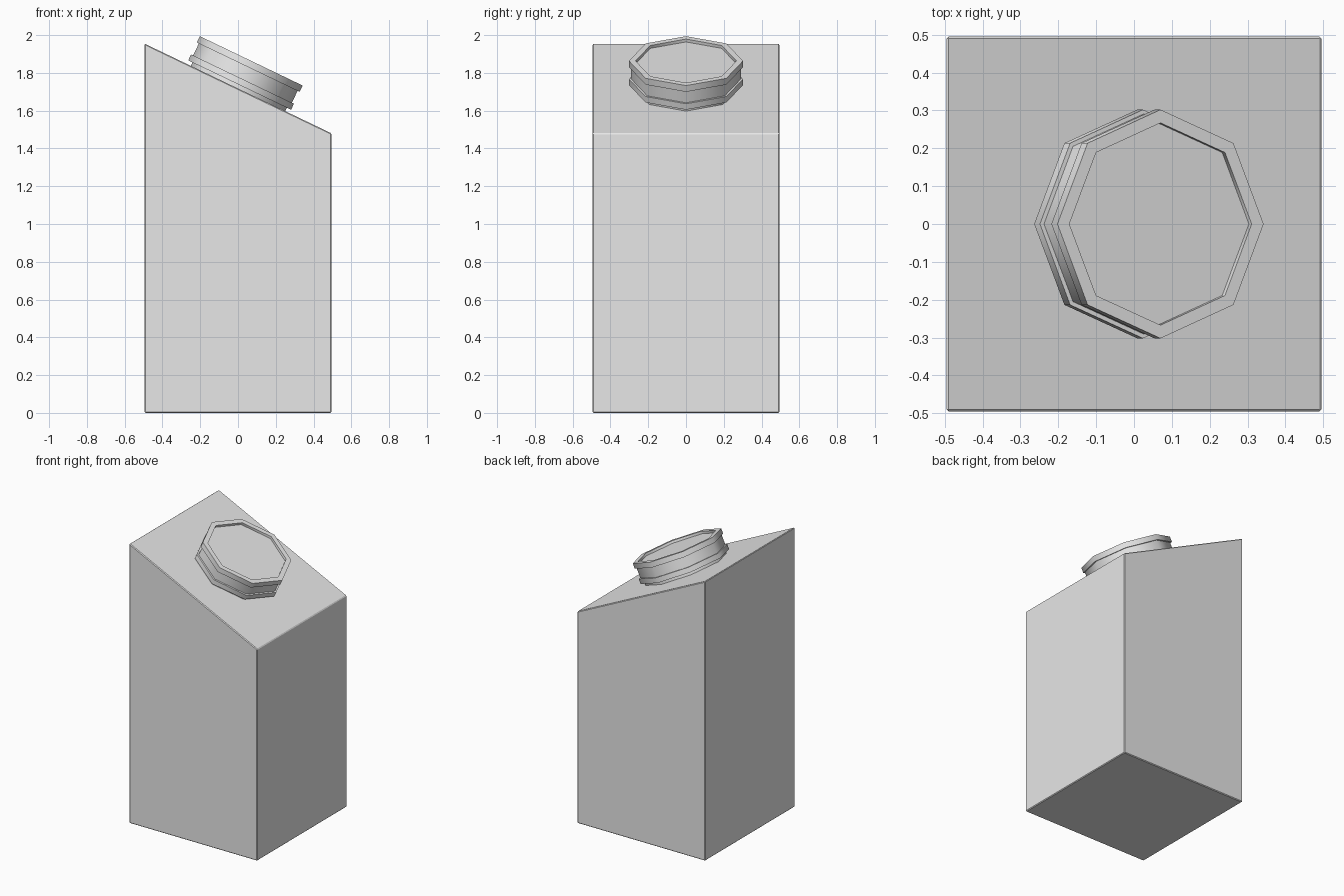
import bpy, bmesh, math
from mathutils import Matrix

cube = bpy.data.objects.get("Cube")
if cube:
    bpy.data.objects.remove(cube, do_unlink=True)

grey = bpy.data.materials.new("light grey")
grey.use_nodes = True
grey.diffuse_color = (0.8, 0.8, 0.8, 1)
grey.node_tree.nodes["Principled BSDF"].inputs["Base Color"].default_value = (0.8, 0.8, 0.8, 1)

HALF = 0.495
TOP_HIGH, TOP_LOW = 1.955, 1.48
TILT = math.atan2(TOP_HIGH - TOP_LOW, 2 * HALF)


def add_object(name, bm, angle):
    bmesh.ops.recalc_face_normals(bm, faces=bm.faces)
    mesh = bpy.data.meshes.new(name)
    bm.to_mesh(mesh)
    bm.free()
    mesh.materials.append(grey)
    obj = bpy.data.objects.new(name, mesh)
    bpy.context.collection.objects.link(obj)
    bpy.ops.object.select_all(action='DESELECT')
    obj.select_set(True)
    bpy.context.view_layer.objects.active = obj
    bpy.ops.object.shade_smooth_by_angle(angle=math.radians(angle))
    return obj


# Carton body: a box with a slanted top and finely softened edges
bm = bmesh.new()
profile = [(-HALF, 0), (HALF, 0), (HALF, TOP_LOW), (-HALF, TOP_HIGH)]
side = bm.faces.new([bm.verts.new((x, -HALF, z)) for x, z in profile])
extruded = bmesh.ops.extrude_face_region(bm, geom=[side], use_keep_orig=True)
back = [v for v in extruded["geom"] if isinstance(v, bmesh.types.BMVert)]
bmesh.ops.translate(bm, verts=back, vec=(0, 2 * HALF, 0))
bmesh.ops.recalc_face_normals(bm, faces=bm.faces)
bmesh.ops.bevel(bm, geom=bm.edges[:], offset=0.005, segments=1, affect='EDGES')
add_object("carton_body", bm, 20)


def lathe(name, rings, sides=8):
    """Closed octagonal solid from (radius, height) rings, set on the slanted top."""
    bm = bmesh.new()
    loops = []
    for radius, height in rings:
        loops.append([bm.verts.new((radius * math.cos(math.tau * i / sides),
                                    radius * math.sin(math.tau * i / sides), height))
                      for i in range(sides)])
    for low, high in zip(loops, loops[1:]):
        for i in range(sides):
            j = (i + 1) % sides
            bm.faces.new((low[i], low[j], high[j], high[i]))
    bm.faces.new(loops[0])
    bm.faces.new(loops[-1])
    obj = add_object(name, bm, 50)
    obj.matrix_world = (Matrix.Translation((0, 0, (TOP_HIGH + TOP_LOW) / 2))
                        @ Matrix.Rotation(TILT, 4, 'Y'))
    return obj


# Pouring neck under the cap
lathe("neck", [(0.277, -0.01), (0.277, 0.03)])

# Screw cap: lower band, recessed grip, upper band and sunken lid
lathe("screw_cap", [(0.302, 0.02), (0.302, 0.055), (0.29, 0.055), (0.29, 0.125),
                    (0.302, 0.125), (0.302, 0.162), (0.267, 0.162), (0.267, 0.145)])
